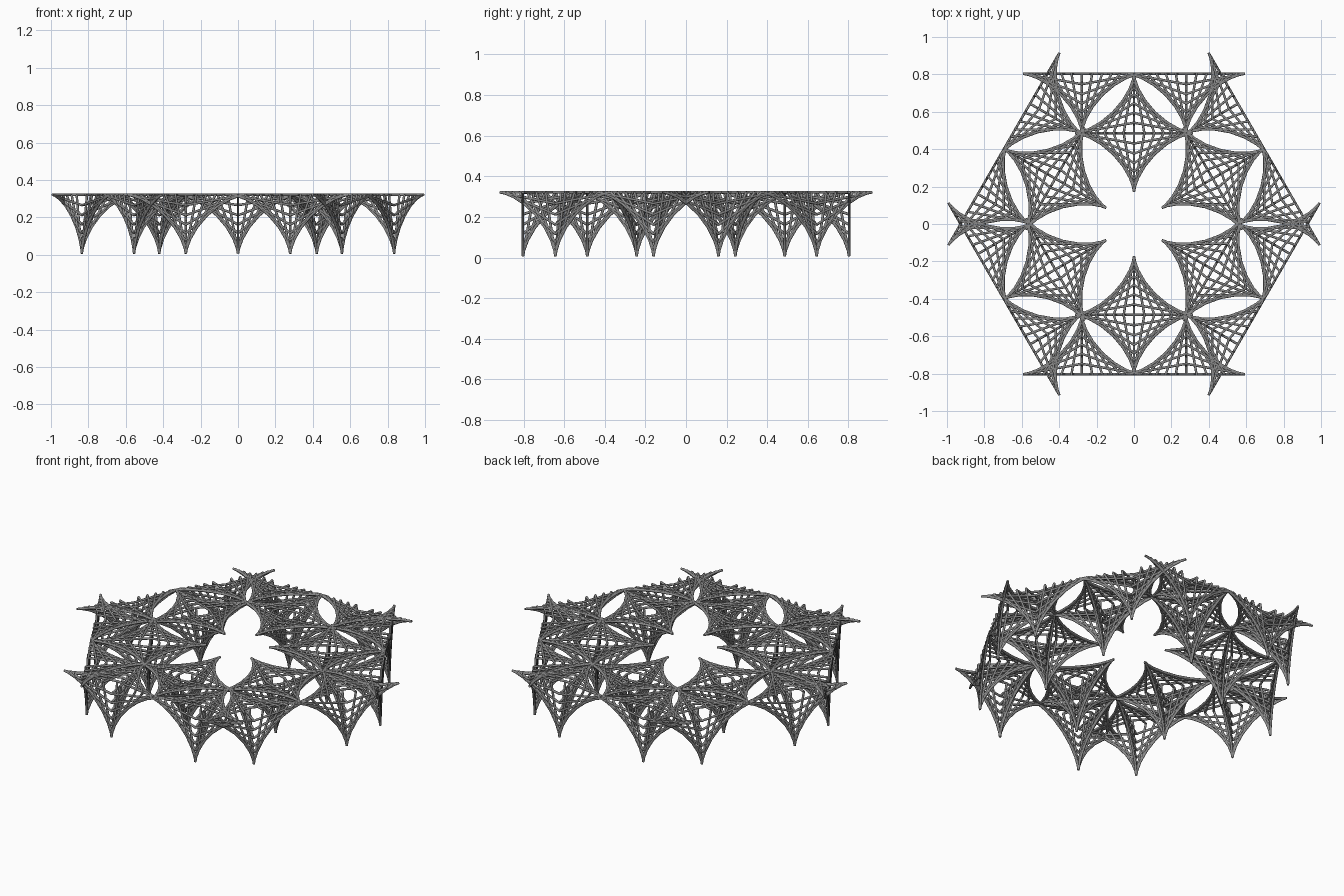
import bpy, bmesh, math
from mathutils import Vector, Matrix

if "Cube" in bpy.data.objects:
    bpy.data.objects.remove(bpy.data.objects["Cube"])

N = 8            # rods per string net
L = 0.319        # length of every rod
R = 0.0065       # rod radius
H = 0.321        # height of the module hub
X, Y, Z = Vector((1, 0, 0)), Vector((0, 1, 0)), Vector((0, 0, 1))

grey = bpy.data.materials.new("dark_grey")
grey.diffuse_color = (0.26, 0.26, 0.26, 1)
grey.use_nodes = True
grey.node_tree.nodes["Principled BSDF"].inputs["Base Color"].default_value = grey.diffuse_color


def rod(bm, a, b):
    d = b - a
    m = Matrix.Translation((a + b) / 2) @ Z.rotation_difference(d).to_matrix().to_4x4()
    bmesh.ops.create_cone(bm, cap_ends=True, segments=8, radius1=R, radius2=R,
                          depth=d.length, matrix=m)


def net(bm, u, v):
    # equal-length rods sliding between two arms, enveloping an astroid curve
    for i in range(1, N + 1):
        t = math.pi / 2 * i / (N + 1)
        rod(bm, u * (L * math.sin(t)), v * (L * math.cos(t)))


def module_mesh(name, arms, closed):
    bm = bmesh.new()
    for a in arms:
        net(bm, a, -Z)                      # upright nets down to the foot
    pairs = list(zip(arms, arms[1:]))
    if closed:
        pairs.append((arms[-1], arms[0]))
    for a, b in pairs:
        net(bm, a, b)                       # flat canopy nets
    me = bpy.data.meshes.new(name)
    bm.to_mesh(me)
    bm.free()
    me.materials.append(grey)
    return me


def place(name, mesh, x, y, angle):
    ob = bpy.data.objects.new(name, mesh)
    ob.matrix_world = Matrix.Rotation(angle, 4, 'Z') @ Matrix.Translation((x, y, H))
    bpy.context.collection.objects.link(ob)
    return ob


inner = module_mesh("inner_canopy_mesh", [X, Y, -X, -Y], True)
edge = module_mesh("edge_canopy_mesh", [X, -Y, -X], False)

# ring of six full modules and twelve half modules along the hexagon edges
for k in range(6):
    t = k * math.pi / 3
    obs = [place(f"inner_canopy_{k + 1}", inner, 0, 0.486, t)]
    for side, s in (("left", -1), ("right", 1)):
        obs.append(place(f"edge_canopy_{side}_{k + 1}", edge, s * 0.279, 0.803, t))
    if k == 0:
        for ob in obs[:2]:
            bpy.ops.object.select_all(action='DESELECT')
            ob.select_set(True)
            bpy.context.view_layer.objects.active = ob
            bpy.ops.object.shade_smooth_by_angle(angle=math.radians(50))
